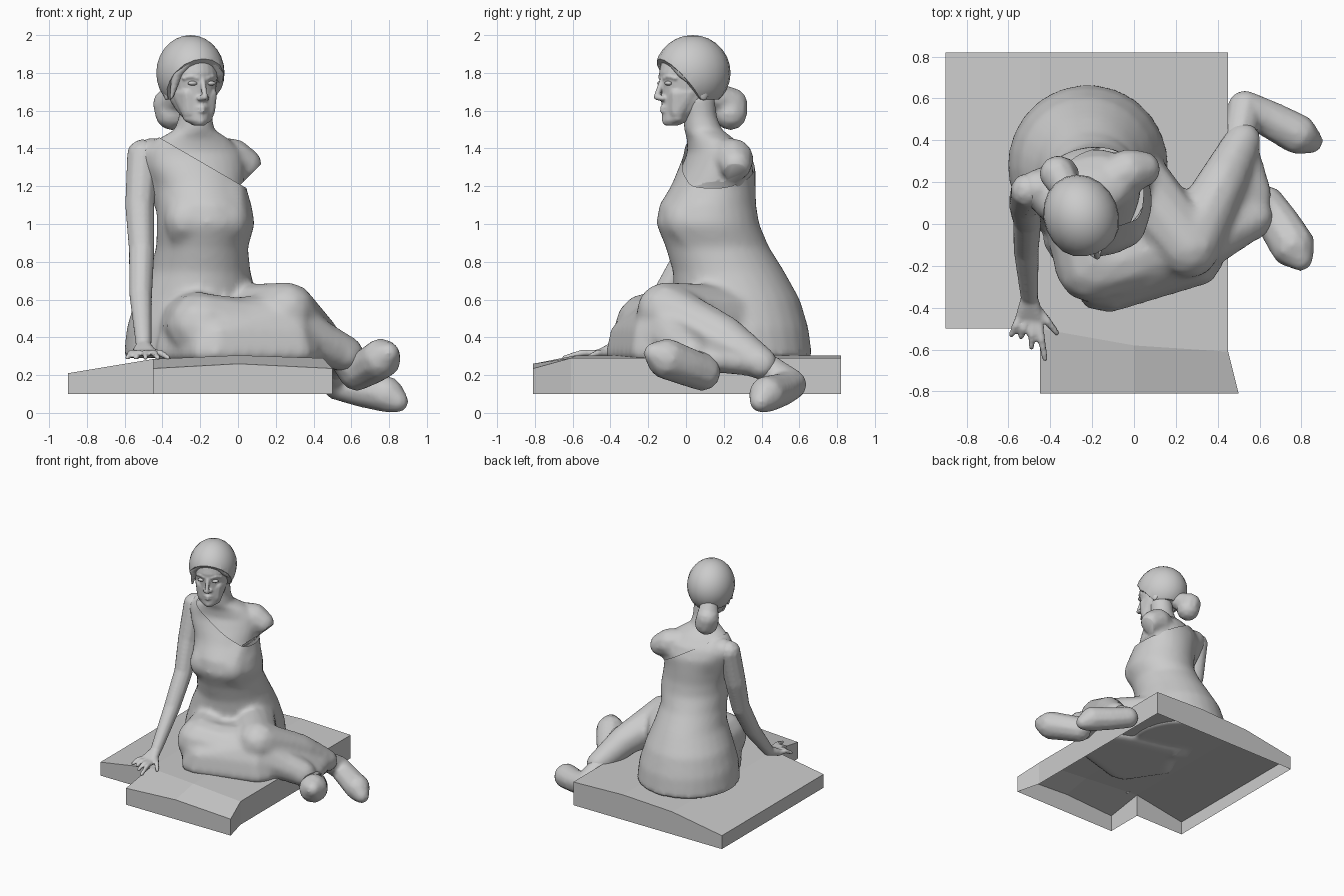
import bpy, bmesh, math
from mathutils import Matrix

if "Cube" in bpy.data.objects:
    bpy.data.objects.remove(bpy.data.objects["Cube"])


def finish(name, bm, smooth=True):
    bmesh.ops.recalc_face_normals(bm, faces=bm.faces)
    for f in bm.faces:
        f.smooth = smooth
    me = bpy.data.meshes.new(name)
    bm.to_mesh(me)
    bm.free()
    ob = bpy.data.objects.new(name, me)
    bpy.context.collection.objects.link(ob)
    return ob


def hull(bm, balls):
    """Convex skin around spheres given as (x, y, z, r)."""
    part = bmesh.new()
    for x, y, z, r in balls:
        bmesh.ops.create_icosphere(part, subdivisions=2, radius=r, matrix=Matrix.Translation((x, y, z)))
    bmesh.ops.delete(part, geom=part.edges[:], context='EDGES_FACES')
    bmesh.ops.convex_hull(part, input=part.verts[:])
    bmesh.ops.delete(part, geom=[v for v in part.verts if not v.link_faces], context='VERTS')
    bmesh.ops.recalc_face_normals(part, faces=part.faces)
    me = bpy.data.meshes.new("tmp")
    part.to_mesh(me)
    part.free()
    bm.from_mesh(me)
    bpy.data.meshes.remove(me)


def limb(bm, pts):
    for a, b in zip(pts, pts[1:]):
        hull(bm, [a, b])


def loft(bm, rings, angle=0.0, n=28, pad=0.0):
    """Stack of rotated ellipses (cx, cy, z, a, b) with closed ends."""
    c, s = math.cos(angle), math.sin(angle)
    rows = []
    for cx, cy, z, a, b in rings:
        row = []
        for i in range(n):
            t = 2 * math.pi * i / n
            u, v = (a + pad) * math.cos(t), (b + pad) * math.sin(t)
            row.append(bm.verts.new((cx + u * c - v * s, cy + u * s + v * c, z)))
        rows.append(row)
    for p, q in zip(rows, rows[1:]):
        for i in range(n):
            j = (i + 1) % n
            bm.faces.new((p[i], p[j], q[j], q[i]))
    bm.faces.new(rows[0][::-1])
    bm.faces.new(rows[-1])


def ellipsoid(bm, loc, size):
    m = Matrix.Translation(loc) @ Matrix.Diagonal((*size, 1))
    bmesh.ops.create_uvsphere(bm, u_segments=20, v_segments=14, radius=1, matrix=m)


def cut(bm, co, no, fill=False):
    geom = bm.verts[:] + bm.edges[:] + bm.faces[:]
    r = bmesh.ops.bisect_plane(bm, geom=geom, plane_co=co, plane_no=no, clear_outer=True)
    if fill:
        edges = [e for e in r['geom_cut'] if isinstance(e, bmesh.types.BMEdge)]
        bmesh.ops.holes_fill(bm, edges=edges)


def fuse(name, bm, voxel, smooth=4, cuts=()):
    """Merge overlapping solids into one soft skin, then trim it."""
    ob = finish("raw", bm)
    m = ob.modifiers.new("r", 'REMESH')
    m.mode, m.voxel_size = 'VOXEL', voxel
    m = ob.modifiers.new("s", 'SMOOTH')
    m.iterations = smooth
    dg = bpy.context.evaluated_depsgraph_get()
    me = bpy.data.meshes.new_from_object(ob.evaluated_get(dg))
    out = bmesh.new()
    out.from_mesh(me)
    bpy.data.objects.remove(ob)
    for c in cuts:
        cut(out, *c)
    return finish(name, out)


# slab: sloped top and side walls, open underneath
bm = bmesh.new()
back = [(-.9, .82, .21), (-.45, .82, .285), (0, .82, .305), (.45, .82, .29)]
mid = [(-.9, -.5, .21), (-.45, -.5, .285), (0, -.58, .305), (.45, -.61, .29)]
front = [None, (-.45, -.81, .235), (0, -.81, .26), (.5, -.81, .235)]
B, M, F = [[bm.verts.new(p) if p else None for p in row] for row in (back, mid, front)]
for i in range(3):
    bm.faces.new((M[i], M[i + 1], B[i + 1], B[i]))
for i in (1, 2):
    bm.faces.new((F[i], F[i + 1], M[i + 1], M[i]))
r = bmesh.ops.extrude_edge_only(bm, edges=[e for e in bm.edges if e.is_boundary])
for v in r['geom']:
    if isinstance(v, bmesh.types.BMVert):
        v.co.z = .1
finish("slab", bm, False)

# torso sections shared by dress and skin
torso = [(-.22, .28, .29, .372, .375), (-.22, .275, .45, .355, .36), (-.22, .27, .6, .31, .32),
         (-.2, .225, .75, .25, .283), (-.19, .165, .88, .228, .262), (-.17, .115, 1.0, .245, .26),
         (-.18, .115, 1.1, .238, .243), (-.2, .145, 1.2, .23, .21), (-.22, .165, 1.3, .26, .185),
         (-.23, .165, 1.38, .26, .15), (-.235, .13, 1.45, .19, .12), (-.23, .09, 1.5, .105, .1)]
turn = math.radians(14)
right_blade = [(-.46, .17, 1.365, .085), (-.36, .15, 1.12, .08), (-.2, .2, 1.2, .14)]

# dress: bodice, hips, folded legs and cloth between them
bm = bmesh.new()
loft(bm, torso, turn, pad=.014)
hull(bm, [(x, y, z, r + .01) for x, y, z, r in right_blade])
for x, y in ((-.27, -.03), (-.06, .0)):
    hull(bm, [(x, y, 1.02, .125), (x, y + .09, 1.17, .11), (x, y + .13, .86, .11)])
limb(bm, [(-.27, .2, .46, .2), (-.2, -.2, .46, .18), (.3, -.1, .43, .14), (.57, .03, .31, .1)])
limb(bm, [(0, .2, .5, .18), (.26, -.11, .54, .155), (.42, .2, .4, .12), (.52, .4, .26, .09)])
hull(bm, [(.3, -.12, .5, .1), (.58, .0, .3, .075), (.6, .15, .28, .06), (.52, .38, .26, .07)])
hull(bm, [(-.22, -.2, .47, .13), (.24, -.1, .5, .13), (-.1, .1, .48, .1)])
outline = [(-.39, -.08), (-.2, -.36), (-.11, -.375), (.1, -.3), (.34, -.24), (.38, -.18), (.4, 0), (.2, .1), (-.2, .2)]
hull(bm, [(x, y, .32, .05) for x, y in outline]
     + [(x * .93, y * .93, .42, .055) for x, y in outline] + [(-.17, -.24, .47, .1), (.25, -.14, .5, .11)])
fuse("dress", bm, .022, 5, [((-.42, 0, 1.46), (.25, 0, .43))])

# skin: shoulders, neck and the broken arm
bm = bmesh.new()
loft(bm, torso[6:] + [(-.225, .075, 1.57, .088, .088), (-.22, .06, 1.68, .085, .09)], turn)
limb(bm, [(-.15, .2, 1.37, .09), (-.03, .25, 1.345, .11), (.04, .262, 1.315, .088)])
limb(bm, [(-.3, .15, 1.39, .08), (-.5, .16, 1.36, .085)])
hull(bm, right_blade)
hull(bm, [(-.03, .24, 1.34, .1), (-.22, .2, 1.3, .13), (-.12, .2, 1.15, .12)])
fuse("shoulders_and_neck", bm, .016, 4, [((.105, 0, 1.3), (.7, 0, -.7), True)])

# supporting arm and hand
bm = bmesh.new()
limb(bm, [(-.505, .16, 1.365, .085), (-.52, .1, 1.1, .08), (-.51, .02, .86, .07),
          (-.515, -.12, .62, .062), (-.5, -.34, .37, .044)])
hull(bm, [(-.5, -.35, .355, .04), (-.54, -.44, .315, .026), (-.455, -.45, .315, .026)])
for x, y, tx, ty in ((-.545, -.44, -.585, -.53), (-.515, -.46, -.54, -.54), (-.485, -.46, -.49, -.59),
                     (-.46, -.45, -.425, -.645), (-.455, -.41, -.37, -.52)):
    limb(bm, [(x, y, .315, .02), ((x + tx) / 2, (y + ty) / 2, .318, .019), (tx, ty, .292, .014)])
fuse("supporting_arm", bm, .011, 2)

# feet
for name, pts in (
        ("front_foot", [(.55, .03, .31, .08), (.63, .085, .215, .1), (.7, -.01, .25, .105),
                        (.755, -.1, .285, .11), (.795, -.165, .315, .06)]),
        ("back_foot", [(.5, .4, .26, .075), (.53, .555, .15, .085), (.65, .5, .12, .09),
                       (.78, .43, .1, .098), (.845, .395, .06, .058)])):
    bm = bmesh.new()
    limb(bm, pts)
    fuse(name, bm, .015, 3)

# head parts are made facing -y and then turned
place = Matrix.Translation((-.25, .03, 0)) @ Matrix.Rotation(math.radians(22), 4, 'Z')


def seat(ob):
    ob.matrix_world = place
    return ob


bm = bmesh.new()
profile = [(1.522, .03, -.15, -.08), (1.545, .06, -.165, -.02), (1.6, .092, -.165, .06), (1.65, .112, -.165, .12),
           (1.72, .128, -.168, .17), (1.8, .142, -.178, .19), (1.88, .13, -.16, .18), (1.95, .08, -.1, .1)]
loft(bm, [(0, (f + b) / 2, z, w, (b - f) / 2) for z, w, f, b in profile])
limb(bm, [(0, -.165, 1.77, .014), (0, -.2, 1.675, .016)])
hull(bm, [(-.022, -.172, 1.665, .013), (.022, -.172, 1.665, .013), (0, -.2, 1.672, .016)])
hull(bm, [(0, -.14, 1.548, .028), (-.05, -.1, 1.57, .035), (.05, -.1, 1.57, .035)])
for z, w in ((1.616, .034), (1.598, .03)):
    hull(bm, [(-w, -.152, z, .007), (0, -.17, z, .011), (w, -.152, z, .007)])
for s in (-1, 1):
    limb(bm, [(s * .025, -.168, 1.772, .01), (s * .06, -.158, 1.782, .01), (s * .095, -.128, 1.77, .008)])
    hull(bm, [(s * .065, -.115, 1.69, .035), (s * .045, -.1, 1.6, .05), (s * .085, -.04, 1.7, .04), (0, -.1, 1.6, .06)])
seat(fuse("face", bm, .0075, 2))

# eyes and ears
bm = bmesh.new()
for s in (-1, 1):
    ellipsoid(bm, (s * .052, -.155, 1.745), (.027, .018, .012))
    ellipsoid(bm, (s * .132, .015, 1.7), (.014, .028, .045))
seat(finish("eyes_and_ears", bm))

# hair cap trimmed along the hairline
bm = bmesh.new()
ellipsoid(bm, (0, .005, 1.8), (.178, .205, .2))
cut(bm, (0, -.18, 1.87), (0, -.76, -.65), True)
cut(bm, (0, 0, 1.66), (0, 0, -1), True)
hair = seat(finish("hair_cap", bm))

# flat locks swept to each side of the parting
bm = bmesh.new()
for s, end in ((-1, 1.665), (1, 1.75)):
    limb(bm, [(.01, -.145, 1.895, .02), (s * .065, -.14, 1.865, .028), (s * .118, -.1, 1.8, .03), (s * .14, -.07, end, .01)])
    hull(bm, [(s * .118, -.09, 1.8, .035), (s * .138, -.02, 1.76, .025), (s * .138, -.02, 1.84, .025)])
seat(fuse("hair_locks", bm, .009, 3))

# bun
bm = bmesh.new()
limb(bm, [(-.35, .235, 1.585, .09), (-.365, .24, 1.635, .088), (-.32, .16, 1.68, .07)])
fuse("hair_bun", bm, .014, 3)

# crisp edges on the trimmed hair
hair.select_set(True)
bpy.context.view_layer.objects.active = hair
bpy.ops.object.shade_smooth_by_angle(angle=math.radians(40))
